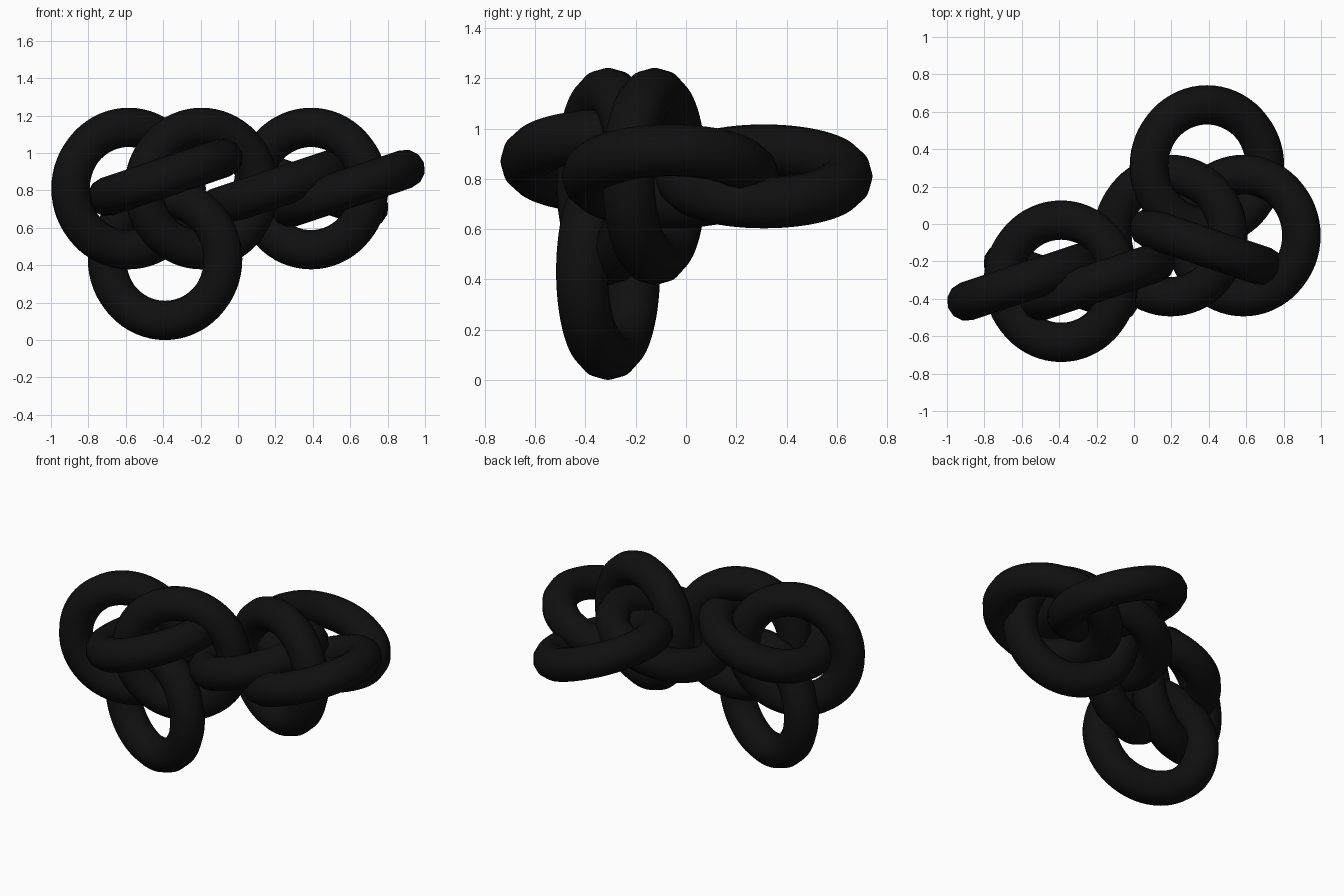
import bpy
from math import radians

if "Cube" in bpy.data.objects:
    bpy.data.objects.remove(bpy.data.objects["Cube"])

# Glossy black finish shared by every ring
black = bpy.data.materials.new("black")
black.diffuse_color = (0.005, 0.005, 0.005, 1)
black.use_nodes = True
black.node_tree.nodes["Principled BSDF"].inputs["Base Color"].default_value = black.diffuse_color

TILT = radians(18.5)
MAJOR, MINOR = 0.327, 0.105


def ring(name, location, upright, lean):
    """One mail ring: upright rings face the front, flat rings face up; lean is +1 or -1."""
    rotation = (radians(90), 0, lean * TILT) if upright else (0, -lean * TILT, 0)
    bpy.ops.mesh.primitive_torus_add(
        major_radius=MAJOR, minor_radius=MINOR, major_segments=64, minor_segments=12,
        location=location, rotation=rotation)
    obj = bpy.context.object
    obj.name = name
    obj.data.materials.append(black)
    bpy.ops.object.shade_smooth()


# Left cluster: a pair of upright rings, a hanging ring, and a flat link
for side, x in (("left", -0.585), ("right", -0.195)):
    ring(f"upright_ring_{side}", (x, -0.31, 0.81), True, 1)
ring("hanging_ring", (-0.39, -0.31, 0.432), True, -1)
ring("flat_link_ring", (-0.39, -0.306, 0.87), False, 1)

# Right cluster: a pair of flat rings, a rear ring, and an upright link
for side, x in (("left", 0.195), ("right", 0.585)):
    ring(f"flat_ring_{side}", (x, -0.062, 0.81), False, 1)
ring("rear_ring", (0.39, 0.31, 0.81), False, -1)
ring("upright_link_ring", (0.39, -0.125, 0.81), True, -1)
